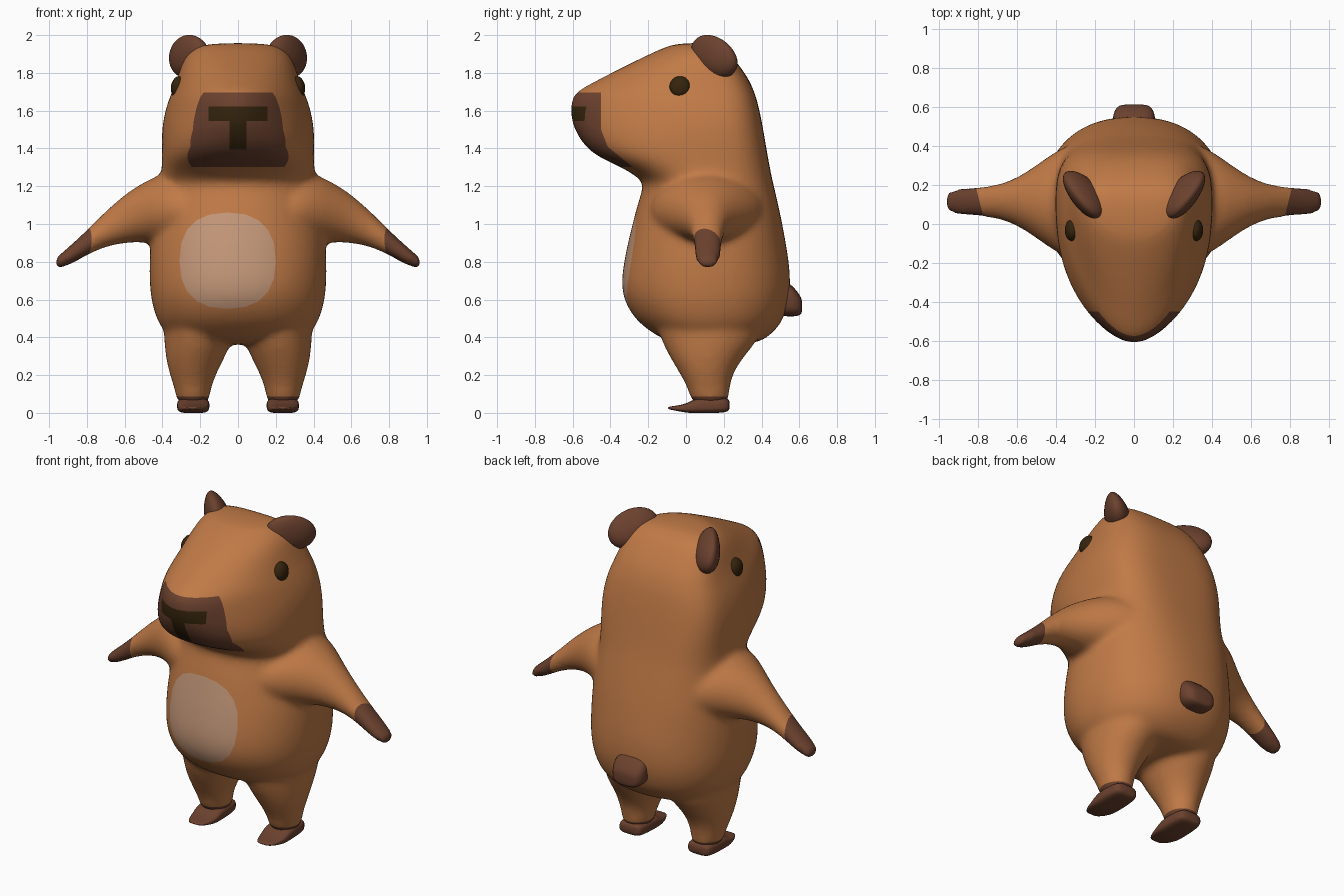
import bpy
import bmesh
import math
from mathutils import Vector, Matrix

cube = bpy.data.objects.get("Cube")
if cube:
    bpy.data.objects.remove(cube, do_unlink=True)

X, Y, Z = Vector((1, 0, 0)), Vector((0, 1, 0)), Vector((0, 0, 1))
SIDES = (("left", 1), ("right", -1))


def material(name, color):
    mat = bpy.data.materials.new(name)
    mat.use_nodes = True
    rgba = (*color, 1)
    mat.diffuse_color = rgba
    mat.node_tree.nodes["Principled BSDF"].inputs["Base Color"].default_value = rgba
    return mat


fur = material("warm_brown_fur", (0.53, 0.195, 0.062))
dark_fur = material("dark_brown_fur", (0.15, 0.054, 0.028))
black = material("near_black_brown", (0.036, 0.018, 0.004))
cream = material("pale_belly", (0.55, 0.31, 0.19))


def ring(centre, u, v, ru, rv_neg, rv_pos=None, n_neg=2, n_pos=2, count=32):
    """Superellipse section whose two halves along v may differ."""
    rv_pos = rv_neg if rv_pos is None else rv_pos
    points = []
    for i in range(count):
        a = math.tau * i / count
        c, s = math.cos(a), math.sin(a)
        n, rv = (n_pos, rv_pos) if s > 0 else (n_neg, rv_neg)
        pu = math.copysign(abs(c) ** (2 / n), c) * ru
        pv = math.copysign(abs(s) ** (2 / n), s) * rv
        points.append(Vector(centre) + u * pu + v * pv)
    return points


def loft(bm, rings):
    """Closed skin through rings of equal point count."""
    loops = [[bm.verts.new(p) for p in r] for r in rings]
    for a, b in zip(loops, loops[1:]):
        for i in range(len(a)):
            j = (i + 1) % len(a)
            bm.faces.new((a[i], a[j], b[j], b[i]))
    bm.faces.new(loops[0])
    bm.faces.new(loops[-1])


def finish(name, bm, mats):
    bmesh.ops.recalc_face_normals(bm, faces=bm.faces[:])
    mesh = bpy.data.meshes.new(name)
    bm.to_mesh(mesh)
    bm.free()
    for mat in mats:
        mesh.materials.append(mat)
    mesh.polygons.foreach_set("use_smooth", [True] * len(mesh.polygons))
    ob = bpy.data.objects.new(name, mesh)
    bpy.context.scene.collection.objects.link(ob)
    return ob


def subdivide(ob, levels=2):
    ob.modifiers.new("subdivision", "SUBSURF").levels = levels
    ob.modifiers["subdivision"].render_levels = levels


def paint(bm, index, planes):
    """Cut the region behind all planes into the surface and colour it."""
    faces = bm.faces[:]
    for co, no in planes:
        co, no = Vector(co), Vector(no)
        edges = {e for f in faces for e in f.edges}
        verts = {v for f in faces for v in f.verts}
        cut = bmesh.ops.bisect_plane(bm, geom=faces + list(edges) + list(verts),
                                     plane_co=co, plane_no=no, dist=1e-5)
        faces = [f for f in cut["geom"] if isinstance(f, bmesh.types.BMFace)
                 and (f.calc_center_median() - co).dot(no) < 0]
    for f in faces:
        f.material_index = index


def front_outline(points):
    """Planes around a convex counter-clockwise outline in x and z."""
    return [((a[0], 0, a[1]), (b[1] - a[1], 0, a[0] - b[0]))
            for a, b in zip(points, points[1:] + points[:1])]


def ramp(value, low, high):
    return min(max((value - low) / (high - low), 0), 1)


# Torso and head: height, front y, back y, half width
TRUNK = [
    (0.36, -0.04, 0.36, 0.26), (0.4, -0.145, 0.435, 0.365), (0.45, -0.215, 0.485, 0.405),
    (0.5, -0.275, 0.52, 0.435), (0.6, -0.335, 0.55, 0.463), (0.7, -0.345, 0.555, 0.471),
    (0.8, -0.33, 0.547, 0.471), (0.9, -0.31, 0.53, 0.465), (1.0, -0.285, 0.512, 0.45),
    (1.1, -0.26, 0.49, 0.43), (1.2, -0.225, 0.467, 0.413), (1.24, -0.24, 0.457, 0.408),
    (1.31, -0.36, 0.443, 0.404), (1.37, -0.505, 0.432, 0.405), (1.47, -0.582, 0.415, 0.406),
    (1.56, -0.617, 0.399, 0.397), (1.65, -0.615, 0.379, 0.372), (1.7, -0.592, 0.362, 0.35),
    (1.76, -0.475, 0.337, 0.328), (1.82, -0.36, 0.297, 0.308), (1.88, -0.235, 0.25, 0.284),
    (1.925, -0.14, 0.2, 0.245), (1.959, -0.05, 0.13, 0.17),
]
bm = bmesh.new()
rings = []
for z, front, back, width in TRUNK:
    mid = min(0.1, back - 0.1)
    front_power = (2.1 + 0.35 * ramp(z, 1.2, 1.31) - 0.65 * ramp(z, 1.33, 1.58)
                   + 0.2 * ramp(z, 1.75, 1.9))
    back_power = 2.3 + 0.9 * ramp(z, 0.85, 1.4)
    rings.append(ring((0, mid, z), X, Y, width, mid - front, back - mid,
                      front_power, back_power))
loft(bm, rings)

# Arms: x, bottom z, top z, half depth; legs: z, centre x, half width, centre y, half depth
ARM = [(0.2, 0.86, 1.26, 0.31), (0.3, 0.87, 1.27, 0.31), (0.4, 0.885, 1.27, 0.262),
       (0.5, 0.905, 1.222, 0.19), (0.6, 0.9, 1.158, 0.122), (0.7, 0.88, 1.07, 0.086),
       (0.8, 0.835, 0.968, 0.076), (0.89, 0.782, 0.885, 0.071), (0.95, 0.763, 0.835, 0.058),
       (0.97, 0.768, 0.815, 0.035)]
LEG = [(0.55, 0.2, 0.2, 0.12, 0.3), (0.4, 0.207, 0.185, 0.13, 0.27),
       (0.3, 0.226, 0.159, 0.108, 0.198), (0.2, 0.24, 0.122, 0.108, 0.136),
       (0.12, 0.24, 0.093, 0.122, 0.108), (0.03, 0.237, 0.085, 0.13, 0.097)]
for _, side in SIDES:
    loft(bm, [ring((side * x, 0.115, (lo + hi) / 2), Y, Z, depth, (hi - lo) / 2)
              for x, lo, hi, depth in ARM])
    loft(bm, [ring((side * x, y, z), X, Y, rx, ry) for z, x, rx, y, ry in LEG])
body = finish("body", bm, [fur])

# Fuse torso, head and limbs into one soft skin
subdivide(body)
fuse = body.modifiers.new("fuse", "REMESH")
fuse.mode = "VOXEL"
fuse.voxel_size = 0.018
soften = body.modifiers.new("soften", "SMOOTH")
soften.factor = 0.5
soften.iterations = 10
graph = bpy.context.evaluated_depsgraph_get()
skin = bpy.data.meshes.new_from_object(body.evaluated_get(graph))
body.modifiers.clear()
body.data = skin
skin.materials.clear()
for mat in (fur, dark_fur, black, cream):
    skin.materials.append(mat)
bm = bmesh.new()
bm.from_mesh(skin)
for f in bm.faces:
    f.material_index = 0

# Muzzle, with its edge sweeping back under the chin
edge = [(-0.45, 1.695), (-0.45, 1.5), (-0.415, 1.41), (-0.285, 1.303)]
for (y0, z0), (y1, z1) in zip(edge, edge[1:]):
    paint(bm, 1, [((0, y0, z0), (0, z0 - z1, y1 - y0)),
                  ((0, 0, z0), Z), ((0, 0, z1), -Z)])

# Nose bar and stem
for half, low, high in ((0.155, 1.545, 1.622), (0.046, 1.395, 1.545)):
    outline = [(-half, low), (half, low), (half, high), (-half, high)]
    paint(bm, 2, [((0, -0.4, 0), Y)] + front_outline(outline))

# Belly patch
patch = [(p.x, p.z) for p in ring((-0.055, 0, 0.806), X, Z, 0.255, 0.255,
                                  n_neg=2.4, n_pos=2.4, count=20)]
paint(bm, 3, [((0, 0, 0), Y)] + front_outline(patch))

# Hands and ankles
for _, side in SIDES:
    paint(bm, 1, [((side * 0.79, 0.1, 0), (-side, 0.25, 0))])
paint(bm, 1, [((0, 0, 0.088), Z)])
bm.to_mesh(skin)
bm.free()
skin.polygons.foreach_set("use_smooth", [True] * len(skin.polygons))

# Feet: y, bottom z, top z, half width
FOOT = [(0.232, 0.015, 0.07, 0.06), (0.215, 0.002, 0.08, 0.078), (0.13, -0.002, 0.085, 0.086),
        (0.05, -0.002, 0.08, 0.086), (0.01, 0.0, 0.05, 0.082), (-0.05, 0.01, 0.038, 0.066),
        (-0.085, 0.018, 0.034, 0.045), (-0.095, 0.021, 0.03, 0.03)]
for label, side in SIDES:
    bm = bmesh.new()
    loft(bm, [ring((side * 0.237, y, (lo + hi) / 2), X, Z, w, (hi - lo) / 2,
                   n_neg=3.5, n_pos=3) for y, lo, hi, w in FOOT])
    subdivide(finish(label + "_foot", bm, [dark_fur]), 1)

# Tail: y, centre z, half width, half height
TAIL = [(0.46, 0.61, 0.09, 0.09), (0.53, 0.605, 0.11, 0.095), (0.572, 0.588, 0.107, 0.078),
        (0.605, 0.568, 0.085, 0.052), (0.615, 0.565, 0.06, 0.034)]
bm = bmesh.new()
loft(bm, [ring((0, y, z), X, Z, rx, rz, n_neg=2.8, n_pos=2.8) for y, z, rx, rz in TAIL])
subdivide(finish("tail", bm, [dark_fur]), 1)


def ellipsoid(name, mat, side, centre, axes, radii, taper=0):
    """Oval blob whose second axis thins toward the end of the third."""
    bm = bmesh.new()
    bmesh.ops.create_uvsphere(bm, u_segments=32, v_segments=16, radius=1)
    for v in bm.verts:
        v.co.y *= 1 - taper * v.co.z
        p = Vector(centre) + sum((a * r * c for a, r, c in zip(axes, radii, v.co)), Vector())
        v.co = (p.x * side, p.y, p.z)
    finish(name, bm, [mat])


# Ears lean outward and run diagonally back; eyes follow the cheeks
along = Vector((0.17, 0.23, -0.1)).normalized()
across = along.cross(Vector((0.33, 0, 0.94))).normalized()
ear_axes = (along, across, across.cross(along))
tilt = Matrix.Rotation(-0.2, 3, "Y")
eye_axes = [tilt @ a for a in (X, Y, Z)]
for label, side in SIDES:
    ellipsoid(label + "_ear", dark_fur, side, (0.26, 0.15, 1.887), ear_axes,
              (0.152, 0.068, 0.112), 0.3)
    ellipsoid(label + "_eye", black, side, (0.32, -0.032, 1.727), eye_axes,
              (0.035, 0.055, 0.056))
